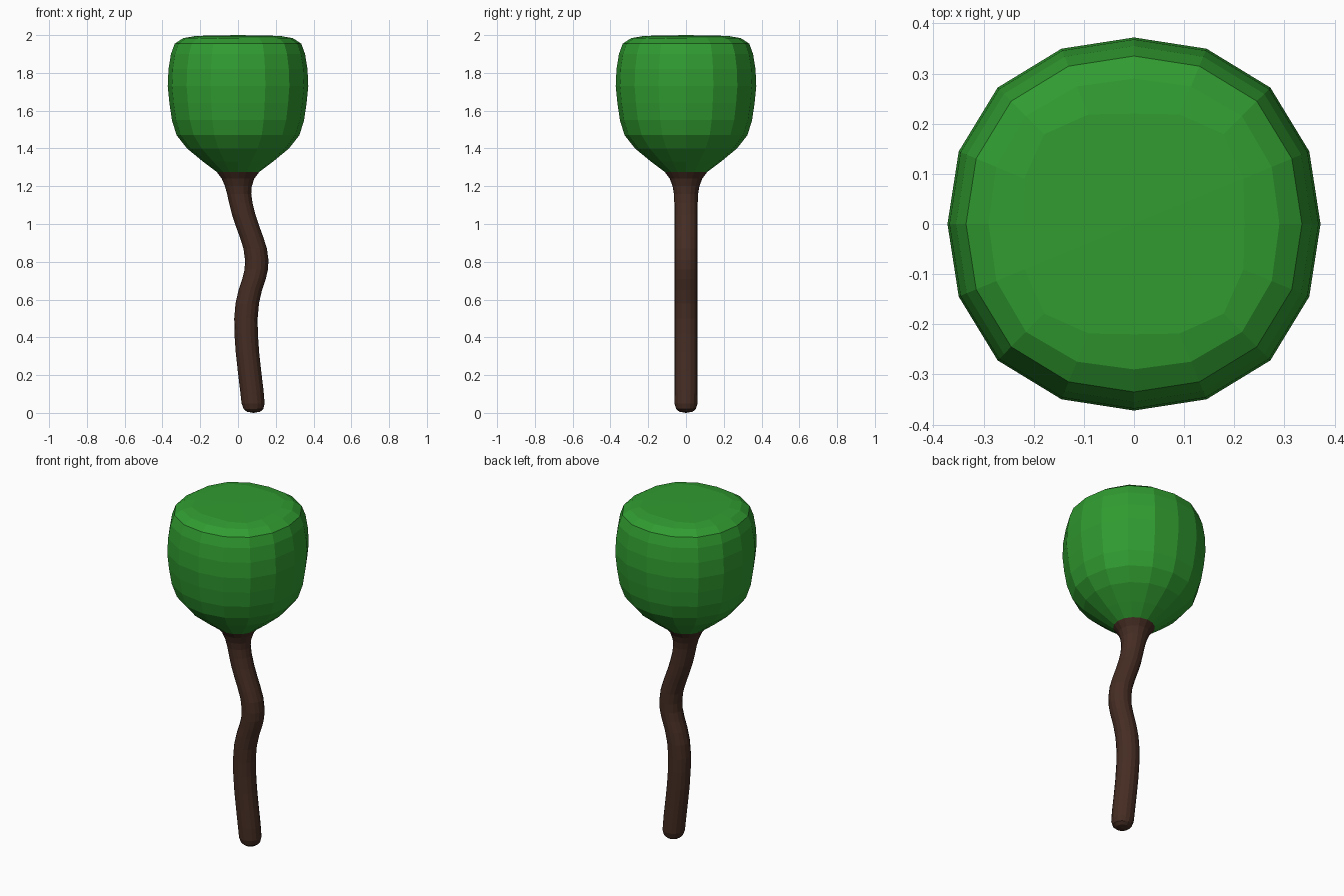
import bpy
import bmesh
from math import cos, sin, tau

SIDES = 16

if "Cube" in bpy.data.objects:
    bpy.data.objects.remove(bpy.data.objects["Cube"], do_unlink=True)


def material(name, colour):
    mat = bpy.data.materials.new(name)
    mat.use_nodes = True
    mat.diffuse_color = colour
    mat.node_tree.nodes["Principled BSDF"].inputs["Base Color"].default_value = colour
    return mat


def loft(name, rings, mat, low_tip=None, high_tip=None):
    """Skin rings of (centre x, z, radius, corner bulge); tips close the ends."""
    bm = bmesh.new()
    loops = []
    for cx, z, radius, bulge in rings:
        loop = []
        for i in range(SIDES):
            a = tau * i / SIDES
            # Rings swell a little on the diagonals, like a rounded box
            r = radius * (1 + bulge * sin(2 * a) ** 2)
            loop.append(bm.verts.new((cx + r * cos(a), r * sin(a), z)))
        loops.append(loop)
    for low, high in zip(loops, loops[1:]):
        for i in range(SIDES):
            j = (i + 1) % SIDES
            bm.faces.new((low[i], low[j], high[j], high[i]))
    for tip, loop in ((low_tip, loops[0]), (high_tip, loops[-1])):
        if tip:
            centre = bm.verts.new(tip)
            for i in range(SIDES):
                bm.faces.new((loop[i], loop[(i + 1) % SIDES], centre))
    bmesh.ops.recalc_face_normals(bm, faces=bm.faces)
    mesh = bpy.data.meshes.new(name)
    bm.to_mesh(mesh)
    bm.free()
    mesh.materials.append(mat)
    obj = bpy.data.objects.new(name, mesh)
    bpy.context.collection.objects.link(obj)
    return obj


leaf_green = material("leaf green", (0.03, 0.33, 0.03, 1))
bark_brown = material("bark brown", (0.06, 0.026, 0.017, 1))

# Winding trunk: centre x, height, radius
trunk = [
    (.082, .006, .035), (.082, .02, .052), (.08, .05, .061), (.073, .12, .062),
    (.061, .22, .062), (.05, .32, .062), (.043, .42, .062), (.042, .5, .062),
    (.049, .58, .062), (.065, .65, .062), (.085, .71, .062), (.097, .76, .062),
    (.099, .81, .062), (.091, .87, .062), (.072, .93, .062), (.05, .99, .062),
    (.03, 1.05, .062), (.015, 1.11, .062), (.006, 1.16, .064),
    (.002, 1.2, .071), (0, 1.24, .086), (0, 1.275, .112),
]
loft("trunk", [(x, z, r, 0) for x, z, r in trunk], bark_brown,
     low_tip=(.082, 0, 0))

# Rounded crown: height, radius, diagonal bulge
crown = [
    (1.275, .112, 0), (1.33, .185, 0), (1.4, .27, .01), (1.47, .325, .02),
    (1.55, .35, .03), (1.64, .363, .034), (1.73, .372, .034),
    (1.82, .368, .034), (1.9, .355, .034), (1.955, .335, .034),
    (1.984, .29, .05), (1.996, .22, .15),
]
loft("leaf_crown", [(0, z, r, b) for z, r, b in crown], leaf_green,
     high_tip=(0, 0, 2))
